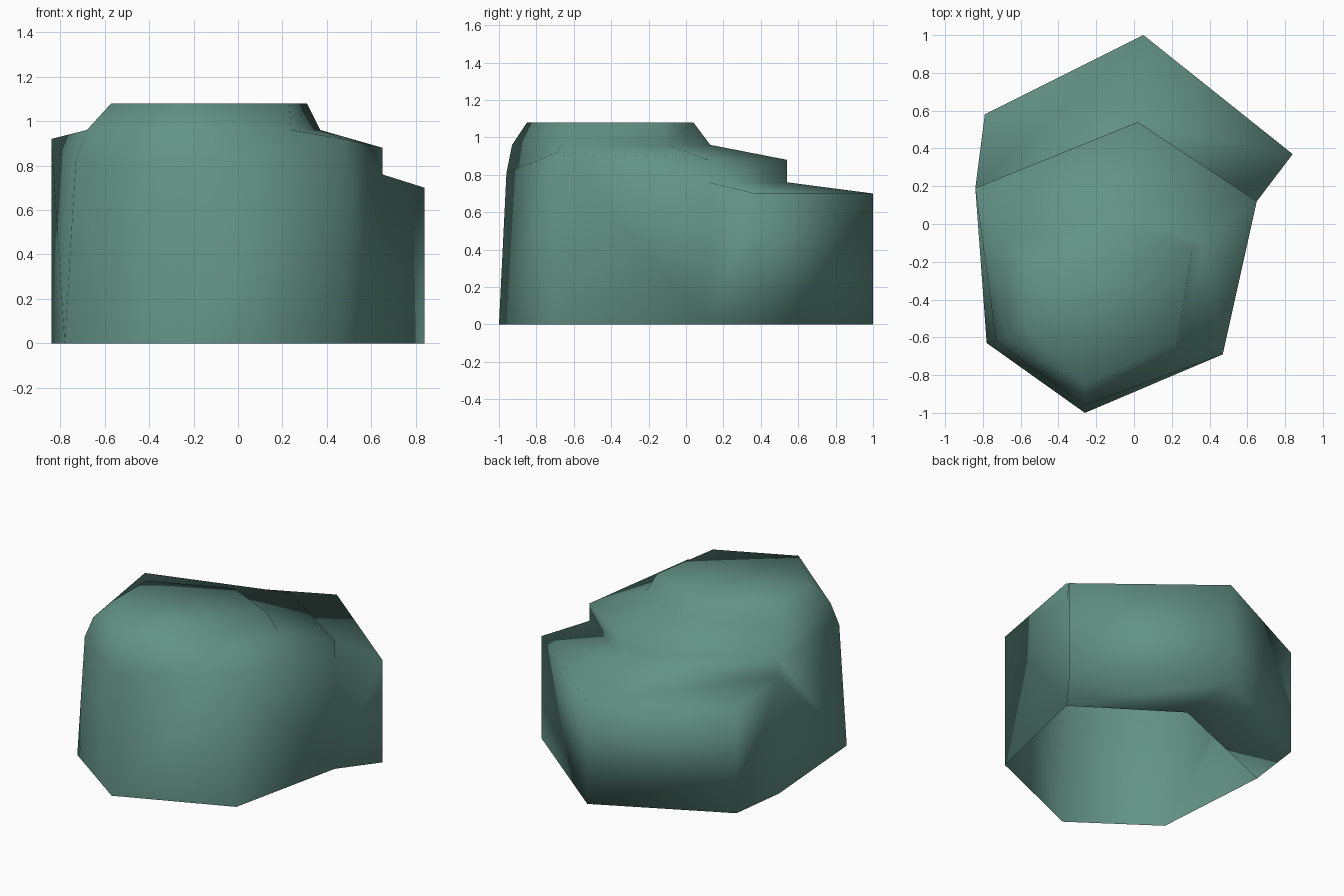
import bpy
import bmesh

cube = bpy.data.objects.get("Cube")
if cube:
    bpy.data.objects.remove(cube, do_unlink=True)

# Single stone colour
stone = bpy.data.materials.new("grey_green_stone")
stone.use_nodes = True
colour = (0.125, 0.29, 0.235, 1)
stone.diffuse_color = colour
shader = next(n for n in stone.node_tree.nodes if n.type == 'BSDF_PRINCIPLED')
shader.inputs["Base Color"].default_value = colour
shader.inputs["Roughness"].default_value = 0.9

bm = bmesh.new()


def ring(points, heights):
    """Add one row of vertices, each at its own height."""
    return [bm.verts.new((x, y, z)) for (x, y), z in zip(points, heights)]


def band(lower, upper, pairs):
    """Join two rows with quads between the given column pairs."""
    for i, j in pairs:
        bm.faces.new((lower[i], lower[j], upper[j], upper[i]))


# Column order: front left, front, front right, back right, back, back left
base_plan = [(-.78, -.63), (-.26, -1), (.47, -.69), (.65, .12), (.02, .54), (-.84, .19)]
shoulder_plan = [(-.73, -.62), (-.26, -.96)] + base_plan[2:]
ring_plan = [(-.68, -.6), (-.26, -.93), (.24, -.67), (.37, -.1), (-.04, .13), (-.67, -.13)]
cap_plan = [(-.57, -.55), (-.26, -.85), (.23, -.62), (.31, -.13), (-.06, .04), (-.57, -.18)]
ledge_plan = [(.84, .37), (.05, 1), (-.79, .58)]

# Rows of the main boulder
base = ring(base_plan, [0] * 6)
shoulder = ring(shoulder_plan, [.82, .81, .92, .88, .88, .92])
crown = ring(ring_plan, [.96] * 6)
cap = ring(cap_plan, [1.08] * 6)

# Rows of the low back ledge
step = ring(base_plan[3:], [.76, .76, .8])
ledge_top = ring(ledge_plan, [.7, .7, .71])
ledge_base = ring(ledge_plan, [0] * 3)

# Front walls, sloping shoulders and flat top
around = [(i, (i + 1) % 6) for i in range(6)]
band(base, shoulder, around[:2])
band(shoulder, crown, around)
band(crown, cap, around)
bm.faces.new(cap)

# Side walls that meet the step
bm.faces.new((base[2], base[3], step[0], shoulder[3], shoulder[2]))
bm.faces.new((base[5], base[0], shoulder[0], shoulder[5], step[2]))

# Back step, ledge surface, ledge wall and underside
back = [(0, 1), (1, 2)]
band(step, shoulder[3:], back)
band(ledge_top, step, back)
band(ledge_base, ledge_top, back)
band(base[3:], ledge_base, back)

# Ledge ends
bm.faces.new((base[3], ledge_base[0], ledge_top[0], step[0]))
bm.faces.new((ledge_base[2], base[5], step[2], ledge_top[2]))

for face in bm.faces:
    face.smooth = True

mesh = bpy.data.meshes.new("boulder")
bm.to_mesh(mesh)
bm.free()
mesh.materials.append(stone)
boulder = bpy.data.objects.new("boulder", mesh)
bpy.context.collection.objects.link(boulder)
